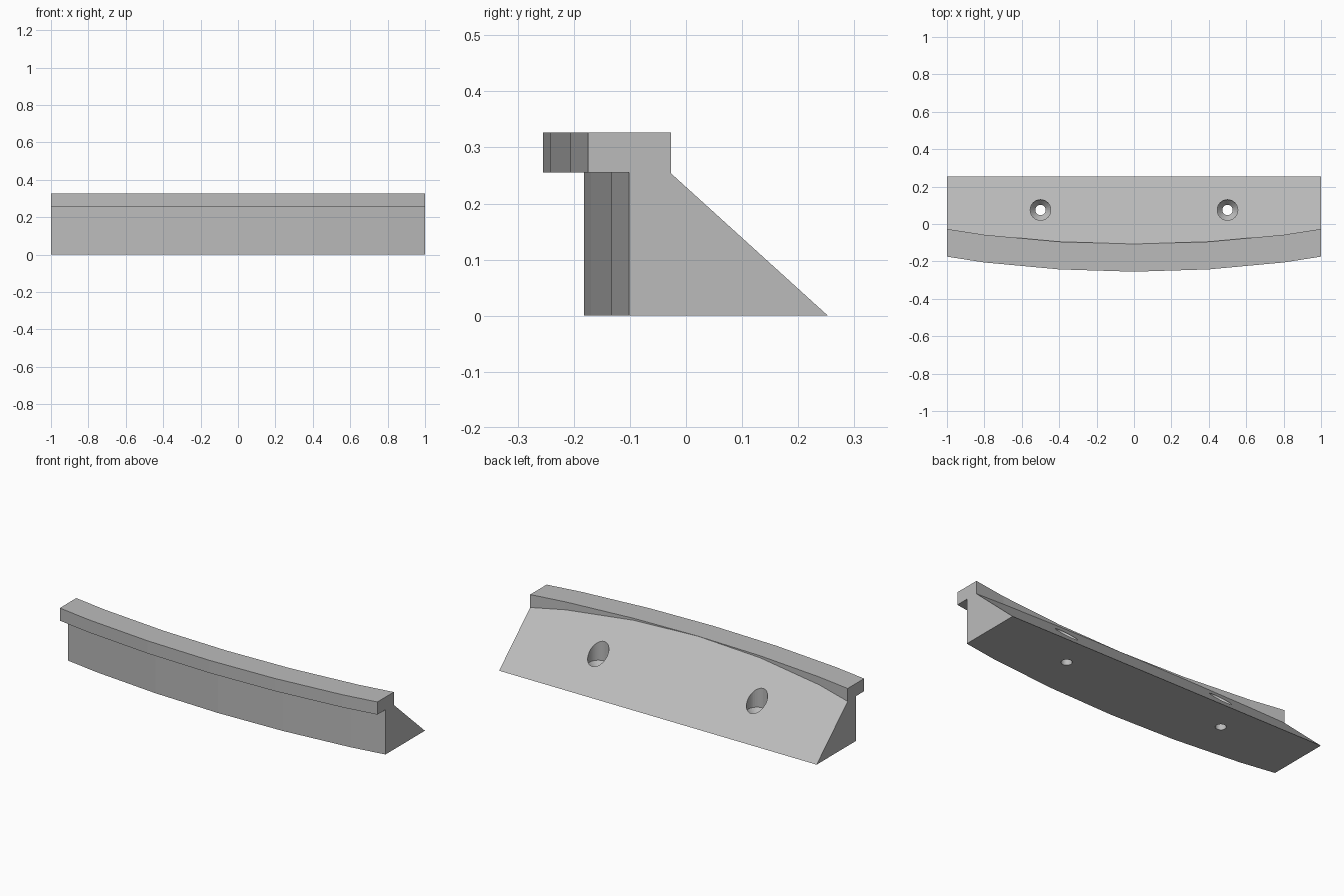
import bpy, bmesh, math

if "Cube" in bpy.data.objects:
    bpy.data.objects.remove(bpy.data.objects["Cube"])

R = 6.5                      # radius of the curved front
Z_LIP, Z_TOP = 0.255, 0.327
Y_BACK = 0.253
SLOPE = 0.907

gray = bpy.data.materials.new("plain gray")
gray.diffuse_color = (0.5, 0.5, 0.5, 1)
gray.use_nodes = True
gray.node_tree.nodes["Principled BSDF"].inputs["Base Color"].default_value = gray.diffuse_color


def sag(x):
    return R - math.sqrt(R * R - x * x)


def make_object(name, bm):
    bmesh.ops.recalc_face_normals(bm, faces=bm.faces)
    me = bpy.data.meshes.new(name)
    bm.to_mesh(me)
    bm.free()
    ob = bpy.data.objects.new(name, me)
    bpy.context.collection.objects.link(ob)
    me.materials.append(gray)
    return ob


# curved rail: one cross-section bridged along faceted arc stations
bm = bmesh.new()
rings = []
for x in (-1, -0.8, -0.4, 0, 0.4, 0.8, 1):
    s = (sag(0.8) + sag(1.2)) / 2 if abs(x) == 1 else sag(x)
    body, lip, back = -0.182 + s, -0.255 + s, -0.107 + s
    section = [(body, 0), (body, Z_LIP), (lip, Z_LIP), (lip, Z_TOP),
               (back, Z_TOP), (back, (Y_BACK - back) * SLOPE), (Y_BACK, 0)]
    rings.append([bm.verts.new((x, y, z)) for y, z in section])
for a, b in zip(rings, rings[1:]):
    for i in range(len(a)):
        j = (i + 1) % len(a)
        bm.faces.new((a[i], a[j], b[j], b[i]))
bm.faces.new(rings[0])
bm.faces.new(rings[-1])
rail = make_object("curved_rail", bm)

# countersunk screw holes
N = 32
profile = [(0.028, -0.1), (0.028, 0.07), (0.055, 0.1), (0.055, 0.4)]
bm = bmesh.new()
for cx in (-0.5, 0.5):
    loops = [[bm.verts.new((cx + r * math.cos(2 * math.pi * k / N),
                            0.075 + r * math.sin(2 * math.pi * k / N), z))
              for k in range(N)] for r, z in profile]
    for a, b in zip(loops, loops[1:]):
        for k in range(N):
            m = (k + 1) % N
            bm.faces.new((a[k], a[m], b[m], b[k]))
    bm.faces.new(loops[0])
    bm.faces.new(loops[-1])
cutter = make_object("screw_hole_cutter", bm)

mod = rail.modifiers.new("screw holes", 'BOOLEAN')
mod.operation = 'DIFFERENCE'
mod.solver = 'EXACT'
mod.object = cutter
bpy.context.view_layer.objects.active = rail
rail.select_set(True)
bpy.ops.object.modifier_apply(modifier=mod.name)
bpy.data.objects.remove(cutter, do_unlink=True)
